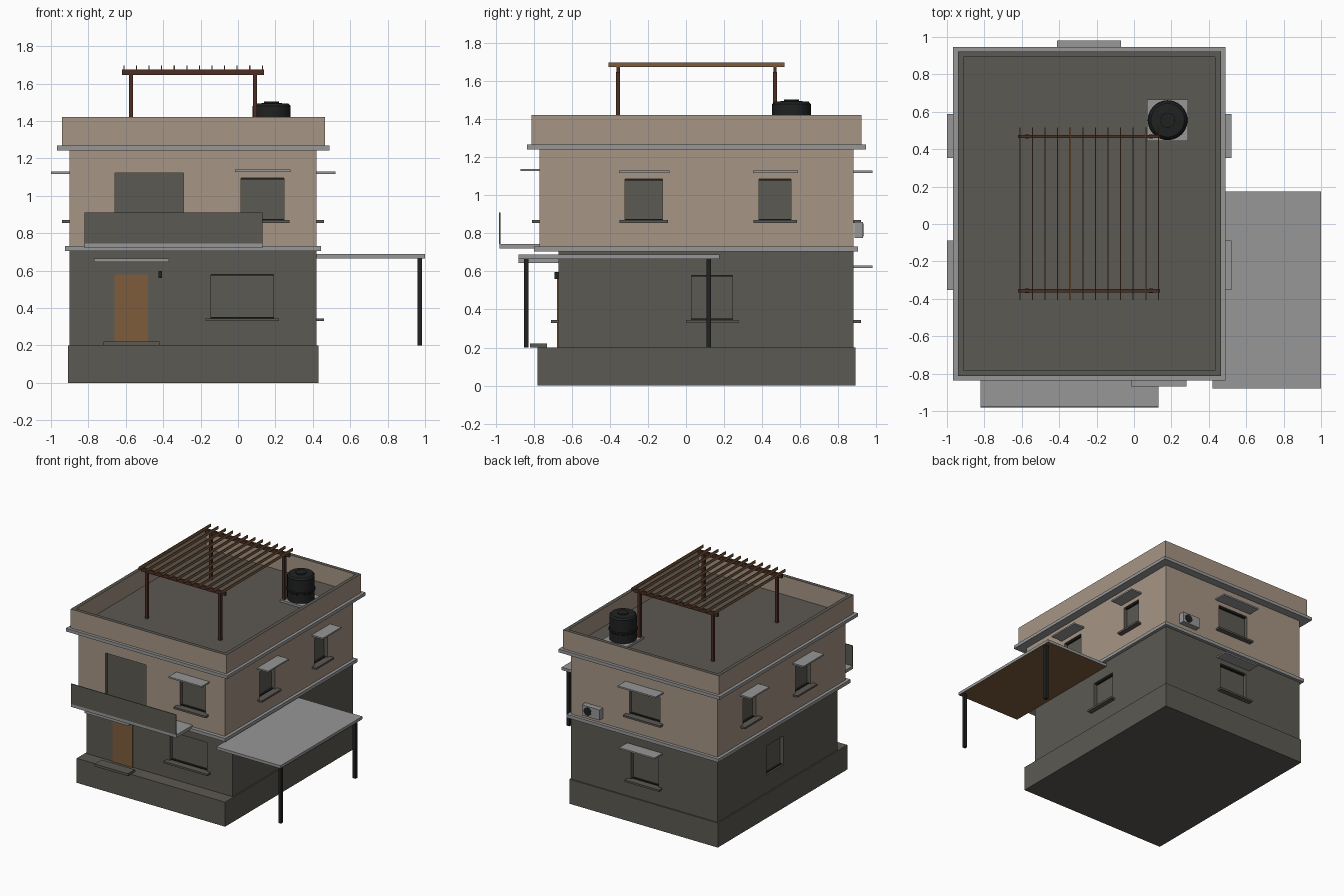
import bpy
import bmesh
from math import pi
from mathutils import Vector, Matrix

cube = bpy.data.objects.get("Cube")
if cube:
    bpy.data.objects.remove(cube, do_unlink=True)


def material(name, r, g, b):
    m = bpy.data.materials.new(name)
    m.diffuse_color = (r, g, b, 1)
    m.use_nodes = True
    m.node_tree.nodes["Principled BSDF"].inputs["Base Color"].default_value = (r, g, b, 1)
    return m


TAN = material("tan_plaster", 0.38, 0.30, 0.23)
DARK = material("dark_grey_render", 0.107, 0.10, 0.085)
LIGHT = material("light_concrete", 0.31, 0.31, 0.31)
WOOD = material("warm_wood", 0.21, 0.107, 0.045)
BROWN = material("dark_timber", 0.072, 0.027, 0.017)
BLACK = material("black", 0.014, 0.015, 0.015)


def add_box(bm, x, y, z):
    """Box spanning three (low, high) ranges."""
    lo, hi = Vector((x[0], y[0], z[0])), Vector((x[1], y[1], z[1]))
    mat = Matrix.Translation((lo + hi) / 2) @ Matrix.Diagonal((*(hi - lo), 1))
    bmesh.ops.create_cube(bm, size=1, matrix=mat)


def finish(bm, name, *mats):
    me = bpy.data.meshes.new(name)
    bm.to_mesh(me)
    bm.free()
    for m in mats:
        me.materials.append(m)
    ob = bpy.data.objects.new(name, me)
    bpy.context.collection.objects.link(ob)
    return ob


def box(name, mat, x, y, z):
    bm = bmesh.new()
    add_box(bm, x, y, z)
    return finish(bm, name, mat)


def cut(wall, ranges):
    """Recess openings into a wall; the cut faces take the second material."""
    bm = bmesh.new()
    for r in ranges:
        add_box(bm, *r)
    for f in bm.faces:
        f.material_index = 1
    cutter = finish(bm, "opening_cutter", *wall.data.materials)
    cutter.hide_render = True
    mod = wall.modifiers.new("openings", "BOOLEAN")
    mod.operation = "DIFFERENCE"
    mod.solver = "EXACT"
    mod.object = cutter
    bpy.context.view_layer.objects.active = wall
    bpy.ops.object.modifier_apply(modifier=mod.name)
    bpy.data.objects.remove(cutter, do_unlink=True)


# Wall planes of the two storeys: side -> (axis, outward sign, position)
UPPER = {"front": (1, -1, -0.77), "back": (1, 1, 0.88), "right": (0, 1, 0.42), "left": (0, -1, -0.90)}
GROUND = dict(UPPER, front=(1, -1, -0.67))


def span(plane, along, inner, outer, z):
    """Ranges of a box lying along a wall from inner to outer offset."""
    axis, sign, pos = plane
    depth = sorted((pos + sign * inner, pos + sign * outer))
    return (along, depth, z) if axis else (depth, along, z)


def window(name, plane, a, z, sill=True, hood=None):
    """Frame, sill and hood; returns the recess to cut."""
    frame = 0.007
    for part, zz in (("top", (z[1] - frame, z[1])), ("bottom", (z[0], z[0] + frame))):
        box(f"{name}_frame_{part}", BLACK, *span(plane, a, -0.03, -0.015, zz))
    if sill:
        wide = (a[0] - 0.03, a[1] + 0.03)
        box(name + "_sill", DARK, *span(plane, wide, 0, 0.04, (z[0] - 0.015, z[0])))
    if hood:
        wide = (a[0] - 0.032, a[1] + 0.036)
        box(name + "_hood", LIGHT, *span(plane, wide, 0, 0.10, (hood - 0.012, hood)))
    return span(plane, a, -0.03, 0.05, z)


# Ground floor and plinth
box("plinth", DARK, (-0.91, 0.43), (-0.78, 0.89), (0, 0.20))
ground = box("ground_floor", DARK, (-0.90, 0.42), (-0.67, 0.88), (0.20, 0.71))
ground.data.materials.append(DARK)
low = (0.345, 0.58)
cut(ground, [
    window("ground_front_window", GROUND["front"], (-0.145, 0.19), low),
    window("ground_back_window", GROUND["back"], (-0.37, -0.12), low, hood=0.63),
    window("ground_right_window", GROUND["right"], (0.03, 0.245), low),
    window("ground_left_window", GROUND["left"], (0.03, 0.245), low, sill=False),
])

# Upper floor
upper = box("upper_floor", TAN, (-0.90, 0.42), (-0.77, 0.88), (0.71, 1.26))
upper.data.materials.append(DARK)
high = (0.87, 1.085)
holes = [
    span(UPPER["front"], (-0.658, -0.292), -0.03, 0.05, (0.745, 1.123)),
    window("upper_front_window", UPPER["front"], (0.015, 0.245), (0.87, 1.095), hood=1.14),
    window("upper_back_window", UPPER["back"], (-0.38, -0.105), high, hood=1.13),
]
for side in ("right", "left"):
    for n, a in enumerate(((-0.32, -0.124), (0.384, 0.553)), 1):
        holes.append(window(f"upper_{side}_window_{n}", UPPER[side], a, high, hood=1.13))
cut(upper, holes)

# Concrete bands
box("floor_band", LIGHT, (-0.925, 0.445), (-0.80, 0.905), (0.704, 0.731))
box("roof_cornice", LIGHT, (-0.967, 0.488), (-0.837, 0.947), (1.242, 1.268))

# Roof parapet: box with inset top pushed down; upward faces are dark
bm = bmesh.new()
add_box(bm, (-0.942, 0.464), (-0.813, 0.923), (1.262, 1.422))
top = max(bm.faces, key=lambda f: f.calc_center_median().z)
bmesh.ops.inset_region(bm, faces=[top], thickness=0.042)
well = bmesh.ops.extrude_discrete_faces(bm, faces=[top])["faces"]
bmesh.ops.translate(bm, verts=well[0].verts, vec=(0, 0, -0.15))
for f in bm.faces:
    f.normal_update()
    f.material_index = 1 if f.normal.z > 0.5 else 0
finish(bm, "roof_parapet", TAN, DARK)

# Balcony
box("balcony_slab", LIGHT, (-0.82, 0.13), (-0.98, -0.77), (0.72, 0.745))
box("balcony_panel", DARK, (-0.82, 0.13), (-0.982, -0.976), (0.745, 0.91))

# Entrance
box("front_door", WOOD, (-0.66, -0.48), (-0.678, -0.66), (0.20, 0.58))
box("door_canopy", LIGHT, (-0.77, -0.37), (-0.88, -0.67), (0.645, 0.665))
box("door_step", DARK, (-0.72, -0.42), (-0.82, -0.73), (0.20, 0.22))
box("wall_lamp", BLACK, (-0.425, -0.405), (-0.692, -0.67), (0.56, 0.597))

# Carport with a wooden ceiling
roof = box("carport_roof", LIGHT, (0.42, 1.0), (-0.88, 0.175), (0.665, 0.688))
roof.data.materials.append(WOOD)
for p in roof.data.polygons:
    p.material_index = 1 if p.normal.z < -0.5 else 0
for name, y in (("front", -0.84), ("back", 0.12)):
    box(f"carport_{name}_post", BLACK, (0.96, 0.985), (y - 0.012, y + 0.012), (0.20, 0.665))

# Pergola
for name, y in (("front", -0.357), ("back", 0.468)):
    for side, x in (("left", 0.09), ("right", -0.572)):
        box(f"pergola_{name}_{side}_post", BROWN, (x - 0.011, x + 0.011), (y - 0.011, y + 0.011), (1.27, 1.65))
    box(f"pergola_{name}_beam", BROWN, (-0.62, 0.14), (y - 0.009, y + 0.009), (1.646, 1.675))
slats = 12
bm = bmesh.new()
for i in range(slats):
    x = -0.61 + 0.74 * i / (slats - 1)
    add_box(bm, (x - 0.003, x + 0.003), (-0.407, 0.517), (1.675, 1.698))
finish(bm, "pergola_slats", WOOD)


def cylinder(name, mat, rings, place, sides=24):
    """Stack of (radius, height) rings, closed at both ends."""
    bm = bmesh.new()
    loops = []
    for r, h in rings:
        loops.append(bmesh.ops.create_circle(bm, segments=sides, radius=r, matrix=Matrix.Translation((0, 0, h)))["verts"])
    for a, b in zip(loops, loops[1:]):
        for i in range(sides):
            j = (i + 1) % sides
            bm.faces.new((a[i], a[j], b[j], b[i]))
    bm.faces.new(loops[0])
    bm.faces.new(loops[-1])
    bmesh.ops.recalc_face_normals(bm, faces=bm.faces)
    bm.transform(place)
    ob = finish(bm, name, mat)
    bpy.ops.object.select_all(action="DESELECT")
    ob.select_set(True)
    bpy.context.view_layer.objects.active = ob
    bpy.ops.object.shade_smooth_by_angle()
    return ob


# Water tank on its pad
box("tank_pad", LIGHT, (0.07, 0.29), (0.443, 0.665), (1.27, 1.29))
tank_rings = [(0.102, 0), (0.102, 0.07), (0.107, 0.075), (0.107, 0.085), (0.102, 0.09),
              (0.102, 0.19), (0.09, 0.203), (0.04, 0.206), (0.04, 0.214)]
cylinder("water_tank", BLACK, tank_rings, Matrix.Translation((0.18, 0.555, 1.29)))

# Air conditioner on the back wall
box("air_conditioner", LIGHT, (0.13, 0.29), (0.885, 0.93), (0.775, 0.86))
face = Matrix.Translation((0.238, 0.928, 0.818)) @ Matrix.Rotation(-pi / 2, 4, "X")
cylinder("air_conditioner_fan", BLACK, [(0.033, 0), (0.033, 0.006)], face)
